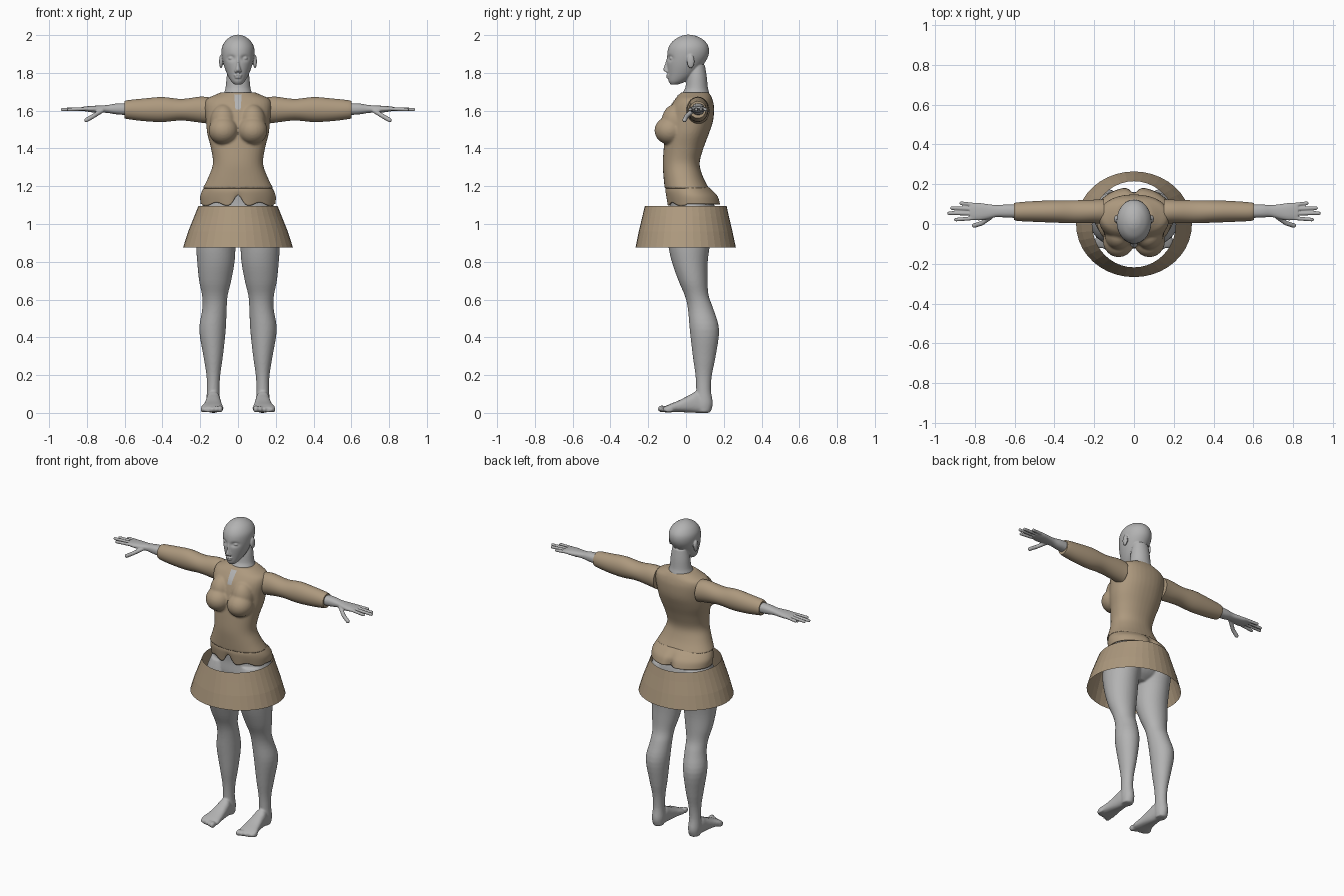
import bpy, bmesh, math
from mathutils import Matrix, Vector

if "Cube" in bpy.data.objects:
    bpy.data.objects.remove(bpy.data.objects["Cube"], do_unlink=True)


def make_material(name, colour):
    mat = bpy.data.materials.new(name)
    mat.use_nodes = True
    mat.diffuse_color = (*colour, 1)
    mat.node_tree.nodes["Principled BSDF"].inputs["Base Color"].default_value = (*colour, 1)
    return mat


skin = make_material("grey skin", (0.45, 0.45, 0.45))
cloth = make_material("tan cloth", (0.42, 0.32, 0.21))


def smooth_rows(rows, sub):
    """Add in-between sections along a smooth curve."""
    out = []
    last = len(rows) - 1
    for i in range(last):
        four = (rows[max(i - 1, 0)], rows[i], rows[i + 1], rows[min(i + 2, last)])
        for k in range(sub):
            t = k / sub
            out.append([b + t / 2 * (c - a + t * (2*a - 5*b + 4*c - d + t * (3*(b - c) + d - a)))
                        for a, b, c, d in zip(*four)])
    out.append(rows[-1])
    return out


def loft(bm, axis, rows, sub=4, seg=36, power=2.0, caps=True, side=1, warp=None):
    """Skin oval sections; a row is (position, a_min, a_max, b_min, b_max)."""
    rings = []
    for s, a0, a1, b0, b1 in smooth_rows(rows, sub):
        ring = []
        for k in range(seg):
            angle = math.tau * k / seg
            c, d = math.cos(angle), math.sin(angle)
            a = (a0 + a1) / 2 + (a1 - a0) / 2 * math.copysign(abs(c) ** (2 / power), c)
            b = (b0 + b1) / 2 + (b1 - b0) / 2 * math.copysign(abs(d) ** (2 / power), d)
            p = Vector({"x": (s, a, b), "y": (a, s, b), "z": (a, b, s)}[axis])
            if warp:
                warp(p)
            p.x *= side
            ring.append(bm.verts.new(p))
        rings.append(ring)
    for low, high in zip(rings, rings[1:]):
        for k in range(seg):
            n = (k + 1) % seg
            bm.faces.new((low[k], low[n], high[n], high[k]))
    if caps:
        bm.faces.new(rings[0])
        bm.faces.new(rings[-1])


def centred(rows):
    """Turn (position, half_width, b_min, b_max) into symmetric rows."""
    return [(s, -w, w, b0, b1) for s, w, b0, b1 in rows]


def ball(bm, centre, size):
    matrix = Matrix.LocRotScale(Vector(centre), None, Vector(size))
    bmesh.ops.create_uvsphere(bm, u_segments=24, v_segments=16, radius=1, matrix=matrix)


def digit(bm, points, radius, side):
    """Tapered finger through the points, with rounded joints."""
    pts = [Vector((x * side, y, z)) for x, y, z in points]
    for p in pts:
        ball(bm, p, (radius,) * 3)
    for p, q in zip(pts, pts[1:]):
        turn = (q - p).to_track_quat("Z", "Y")
        bmesh.ops.create_cone(bm, cap_ends=True, segments=16, radius1=radius, radius2=radius,
                              depth=(q - p).length, matrix=Matrix.LocRotScale((p + q) / 2, turn, None))


def finish(bm, name, material, smooth=True, voxel=0):
    bmesh.ops.recalc_face_normals(bm, faces=bm.faces)
    mesh = bpy.data.meshes.new(name)
    bm.to_mesh(mesh)
    bm.free()
    mesh.materials.append(material)
    obj = bpy.data.objects.new(name, mesh)
    bpy.context.collection.objects.link(obj)
    if smooth:
        bpy.ops.object.select_all(action="DESELECT")
        obj.select_set(True)
        bpy.context.view_layer.objects.active = obj
        bpy.ops.object.shade_smooth_by_angle(angle=math.radians(40))
    if voxel:
        fuse = obj.modifiers.new("fuse", "REMESH")
        fuse.mode = "VOXEL"
        fuse.voxel_size = voxel
        fuse.use_smooth_shade = True
        relax = obj.modifiers.new("relax", "SMOOTH")
        relax.factor = 0.5
        relax.iterations = 4
    return obj


# Head with eye sockets, face, ears and neck
def eye_sockets(p):
    if p.y < 0:
        p.y += 0.014 * math.exp(-((abs(p.x) - 0.036) / 0.02) ** 2 - ((p.z - 1.878) / 0.013) ** 2)


bm = bmesh.new()
loft(bm, "z", centred([
    (1.738, .018, -.08, -.045), (1.755, .036, -.092, .0), (1.79, .056, -.096, .05),
    (1.84, .075, -.1, .09), (1.89, .086, -.1, .118), (1.935, .085, -.092, .12),
    (1.97, .066, -.068, .098), (1.993, .036, -.03, .06), (2.002, .008, .0, .025)]),
    sub=8, seg=72, warp=eye_sockets)
loft(bm, "z", centred([
    (1.61, .08, .0, .12), (1.68, .077, -.022, .125), (1.72, .066, -.004, .116),
    (1.78, .06, .005, .11), (1.84, .05, .02, .1)]))
loft(bm, "z", centred([
    (1.803, .012, -.1, -.07), (1.814, .017, -.12, -.07), (1.845, .009, -.112, -.07),
    (1.885, .008, -.1, -.07)]), seg=20)
ball(bm, (0, -.094, 1.787), (.023, .011, .006))
ball(bm, (0, -.092, 1.776), (.019, .012, .006))
for side in (1, -1):
    ball(bm, (side * .035, -.074, 1.877), (.017, .014, .009))
    ball(bm, (side * .011, -.102, 1.808), (.008, .01, .006))
    ball(bm, (side * .09, .025, 1.86), (.01, .02, .036))
finish(bm, "head_and_neck", skin, voxel=0.004)

# Pelvis, legs and feet
bm = bmesh.new()
loft(bm, "z", centred([
    (1.17, .165, -.09, .12), (1.1, .188, -.085, .15), (1.02, .205, -.09, .16),
    (.95, .15, -.07, .13), (.91, .07, -.02, .08)]))
for side in (1, -1):
    loft(bm, "z", [
        (1.08, .01, .185, -.08, .14), (1.0, .004, .215, -.1, .16), (.9, .012, .222, -.096, .13),
        (.8, .018, .216, -.075, .115), (.7, .036, .206, -.04, .114), (.62, .055, .19, -.006, .12),
        (.55, .06, .189, .01, .145), (.44, .065, .205, .02, .175), (.3, .08, .183, .036, .157),
        (.2, .094, .167, .05, .137), (.12, .098, .165, .054, .132), (.05, .094, .168, .05, .142),
        (.004, .1, .162, .06, .13)], side=side)
    loft(bm, "y", [
        (.12, .1, .16, .0, .05), (.06, .095, .167, .0, .11), (.02, .09, .172, .002, .095),
        (-.04, .083, .183, .004, .065), (-.09, .077, .197, .003, .045), (-.12, .085, .185, .004, .03)],
        power=2.5, side=side)
    for i in range(5):
        r = 0.019 - 0.0015 * i
        ball(bm, (side * (.095 + .023 * i), -.126 + .009 * i, r + .002), (r * .8, .024, r))
finish(bm, "legs_and_feet", skin, voxel=0.006)

# Forearms and hands
for side, label in ((1, "left"), (-1, "right")):
    bm = bmesh.new()
    loft(bm, "x", [
        (.55, .03, .098, 1.575, 1.64), (.64, .032, .098, 1.58, 1.638), (.69, .035, .095, 1.588, 1.63),
        (.735, .025, .1, 1.59, 1.627), (.78, .018, .106, 1.592, 1.625), (.825, .022, .106, 1.6, 1.62)],
        power=2.3, side=side)
    for base, y0, tip, y1 in ((.79, .03, .895, .022), (.8, .052, .93, .054),
                              (.8, .075, .915, .08), (.79, .096, .868, .104)):
        digit(bm, [(base, y0, 1.61), (tip, y1, 1.606)], .0095, side)
    digit(bm, [(.72, .035, 1.6), (.765, .004, 1.572), (.803, -.008, 1.55)], .012, side)
    finish(bm, label + "_hand", skin, voxel=0.004)

    # Sleeves
    bm = bmesh.new()
    loft(bm, "x", [
        (.15, .0, .125, 1.53, 1.67), (.2, .004, .122, 1.537, 1.674), (.3, .004, .119, 1.548, 1.662),
        (.4, .007, .119, 1.54, 1.672), (.5, .011, .115, 1.545, 1.664), (.58, .015, .109, 1.555, 1.656),
        (.602, .02, .105, 1.56, 1.65)], side=side)
    finish(bm, label + "_sleeve", cloth)

# Fitted tunic
bm = bmesh.new()
loft(bm, "z", centred([
    (1.188, .187, -.113, .122), (1.25, .156, -.119, .09), (1.32, .133, -.123, .072),
    (1.4, .143, -.118, .092), (1.48, .163, -.11, .122), (1.55, .17, -.104, .144),
    (1.62, .178, -.083, .148), (1.66, .168, -.058, .14), (1.682, .125, -.04, .13),
    (1.697, .09, -.026, .12)]), power=2.2)
for side in (1, -1):
    ball(bm, (side * .077, -.086, 1.495), (.079, .081, .074))
    ball(bm, (side * .077, -.055, 1.54), (.07, .075, .095))
tunic = finish(bm, "tunic", cloth, voxel=0.007)

# Open neck slit, laid on the tunic
bm = bmesh.new()
bmesh.ops.create_grid(bm, x_segments=6, y_segments=20, size=1)
for v in bm.verts:
    down = (1 - v.co.y) / 2
    v.co = (v.co.x * (.02 - .006 * down), -.04 - .05 * down, 1.685 - .078 * down)
slit = finish(bm, "neck_slit", skin)
wrap = slit.modifiers.new("lay", "SHRINKWRAP")
wrap.target = tunic
wrap.wrap_method = "NEAREST_SURFACEPOINT"
wrap.wrap_mode = "ABOVE_SURFACE"
wrap.offset = 0.003


# Peplum under the tunic hem, with a scalloped edge and a cleft at the back
def scallop(p):
    f = (1.2 - p.z) / 0.095
    notch = math.exp(-(p.x / 0.025) ** 2)
    if p.y > 0:
        p.y -= 0.03 * f * notch
    else:
        p.z += f * f * (0.04 * notch + 0.009 * math.cos(p.x * 55))


bm = bmesh.new()
loft(bm, "z", centred([
    (1.2, .175, -.105, .115), (1.175, .19, -.109, .145), (1.145, .2, -.106, .172),
    (1.105, .198, -.1, .186)]), seg=96, caps=False, warp=scallop)
peplum = finish(bm, "peplum", cloth)
thick = peplum.modifiers.new("thickness", "SOLIDIFY")
thick.thickness = 0.006

# Flared open skirt
bm = bmesh.new()
loft(bm, "z", centred([
    (1.095, .21, -.218, .215), (1.04, .232, -.231, .227),
    (.96, .264, -.25, .246), (.875, .291, -.267, .264)]), sub=1, seg=40, caps=False)
finish(bm, "skirt", cloth, smooth=False)
